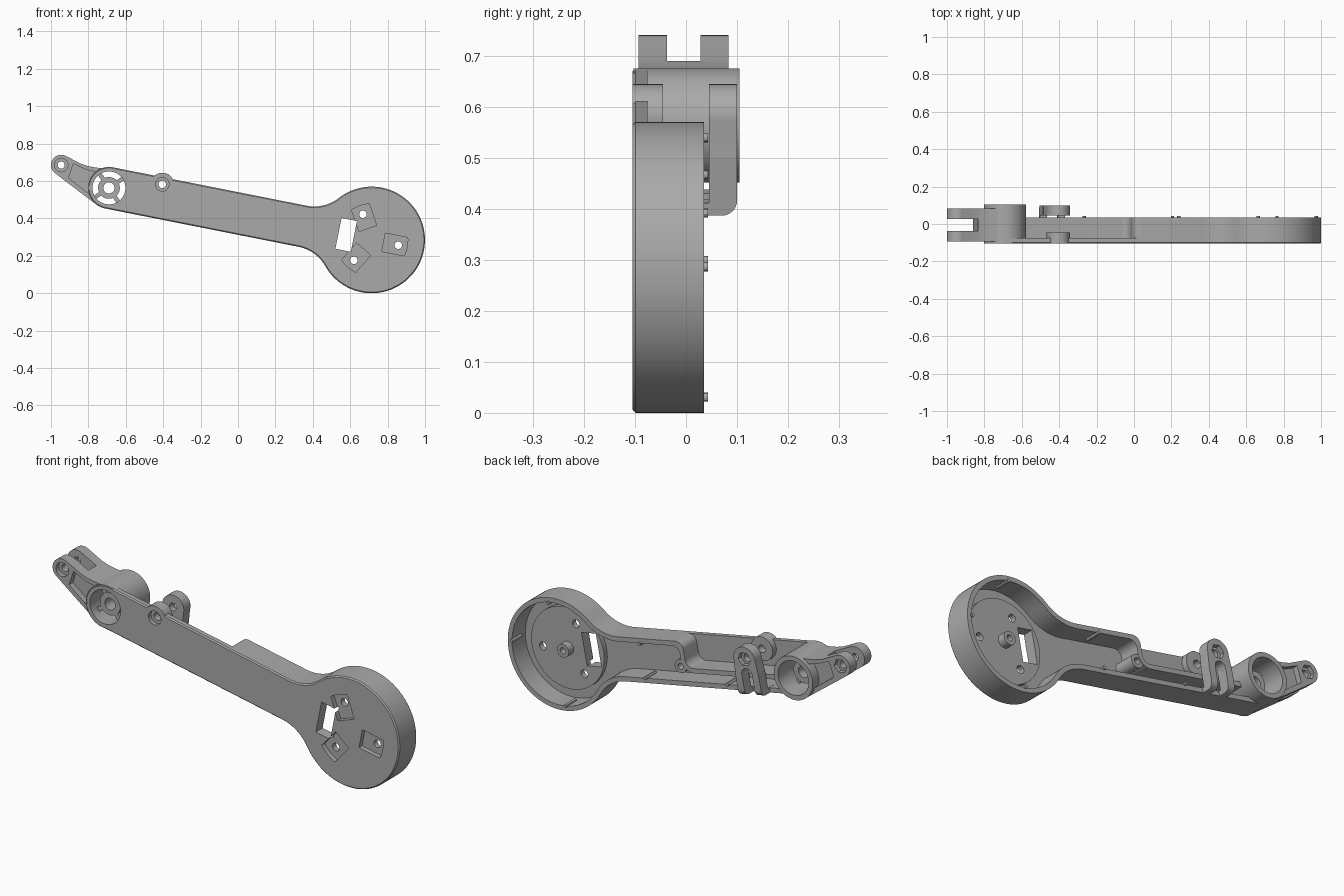
import bpy, bmesh, math
from math import cos, sin, radians, pi, sqrt, atan2, degrees
from mathutils import Vector

if "Cube" in bpy.data.objects:
    bpy.data.objects.remove(bpy.data.objects["Cube"])

grey = bpy.data.materials.new("plastic_grey")
grey.use_nodes = True
COLOUR = (0.4, 0.4, 0.4, 1)
grey.diffuse_color = COLOUR
grey.node_tree.nodes["Principled BSDF"].inputs["Base Color"].default_value = COLOUR

# Arm frame: u runs along the arm from the pivot, v is across it, y is depth
TILT = radians(-11.2)
FRONT, RIM, FLOOR, BACK = -0.105, 0.035, -0.075, 0.105
HALF, DISC_R, DISC_U, FILLET = 0.112, 0.285, 1.432, 0.21
LUG, PIN = (-0.274, 0.07), (0.276, 0.074)


def place(u, y, v):
    return Vector((-0.69 + cos(TILT) * u - sin(TILT) * v, y,
                   0.563 + sin(TILT) * u + cos(TILT) * v))


def arc(centre, r, a0, a1, n=16):
    steps = [radians(a0 + (a1 - a0) * i / n) for i in range(n + 1)]
    return [(centre[0] + r * cos(a), centre[1] + r * sin(a)) for a in steps]


def circle(centre, r, n=40, turn=0):
    return arc(centre, r, turn, turn + 360, n)[:-1]


def box(u0, u1, v0, v1):
    return [(u0, v0), (u1, v0), (u1, v1), (u0, v1)]


def rounded_turn(points, angle, centre=(0, 0)):
    c, s = cos(radians(angle)), sin(radians(angle))
    return [(centre[0] + c * a - s * b, centre[1] + s * a + c * b) for a, b in points]


def solid(name, loops):
    """Skin matching rings of 3D points and cap both ends."""
    bm = bmesh.new()
    rings = [[bm.verts.new(p) for p in loop] for loop in loops]
    n = len(rings[0])
    for a, b in zip(rings, rings[1:]):
        for i in range(n):
            j = (i + 1) % n
            bm.faces.new((a[i], a[j], b[j], b[i]))
    bm.faces.new(rings[0])
    bm.faces.new(rings[-1])
    bmesh.ops.recalc_face_normals(bm, faces=bm.faces)
    mesh = bpy.data.meshes.new(name)
    bm.to_mesh(mesh)
    bm.free()
    mesh.materials.append(grey)
    obj = bpy.data.objects.new(name, mesh)
    bpy.context.collection.objects.link(obj)
    return obj


def prism(name, points, y0, y1):
    return solid(name, [[place(u, y, v) for u, v in points] for y in (y0, y1)])


def combine(obj, tool, operation):
    mod = obj.modifiers.new("cut", "BOOLEAN")
    mod.operation, mod.solver, mod.object = operation, "EXACT", tool
    bpy.context.view_layer.update()
    graph = bpy.context.evaluated_depsgraph_get()
    mesh = bpy.data.meshes.new_from_object(obj.evaluated_get(graph))
    obj.modifiers.clear()
    obj.data = mesh
    bpy.data.objects.remove(tool)


def cut(obj, points, y0, y1):
    combine(obj, prism("cutter", points, y0, y1), "DIFFERENCE")


def add(obj, points, y0, y1):
    combine(obj, prism("addition", points, y0, y1), "UNION")


def outline(inset):
    """Pivot end, straight arm, flared fillets and round head."""
    half, r, f = HALF - inset, DISC_R - inset, FILLET + inset
    du = sqrt((r + f) ** 2 - (half + f) ** 2)
    fu, fv = DISC_U - du, half + f
    a = degrees(atan2(fv, -du))
    lower = arc((fu, -fv), f, 90, 180 - a, 12)
    head = arc((DISC_U, 0), r, -a, a, 72)
    upper = arc((fu, fv), f, a - 180, -90, 12)
    return arc((0, 0), half, 90, 270, 32) + lower + head[1:] + upper[1:]


def notch(e):
    """Relief along the upper edge, grown by the wall thickness e."""
    right, low = 0.68 + e, -0.02 - e
    crest = arc((0.72 + e, HALF - 0.04 - e), 0.04, 90, 180, 8)
    root = arc((0.64, 0.02), 0.04 + e, 0, -90, 8)
    return [(-0.1, 0.2), (0.72 + e, 0.2)] + crest + root + [(-0.1, low)]


# Hollow arm shell, its front edge slightly chamfered
shell = solid("arm_shell", [[place(u, y, v) for u, v in outline(i)]
                            for i, y in ((0.006, FRONT), (0, FRONT + 0.006), (0, RIM))])
cavity = prism("cavity", outline(0.024), FLOOR, 0.2)
cut(cavity, notch(0.024), -0.2, 0.3)
combine(shell, cavity, "DIFFERENCE")
cut(shell, notch(0), FLOOR, 0.2)

# Raised motor seat, centre post and wall boss
head = (DISC_U, 0)
add(shell, circle(head, 0.21, 64), -0.085, -0.05)
add(shell, circle(head, 0.034), -0.06, -0.01)
cut(shell, circle(head, 0.016, 24), -0.045, 0.1)
add(shell, circle((0.715, -0.015), 0.034), -0.085, RIM - 0.002)
cut(shell, circle((0.715, -0.015), 0.016, 24), -0.04, 0.1)

# Three screw pockets and the cable slot
for angle in (0, 120, 240):
    pocket = [(0.065, -0.05)] + arc((0, 0), 0.193, -15, 15, 8) + [(0.065, 0.05)]
    cut(shell, rounded_turn(pocket, angle, head), -0.2, -0.08)
    hole = rounded_turn(circle((0.145, 0), 0.02, 24), angle, head)
    cut(shell, hole, -0.2, 0)
slot = DISC_U - 0.139
cut(shell, box(slot - 0.042, slot + 0.042, -0.084, 0.084), -0.2, 0)

# Front eye beside the upper edge
add(shell, circle(PIN, 0.062), FRONT, -0.045)

# Clevis: two lugs joined by a web, with lightened outer faces
profile = arc(LUG, 0.055, 70, 240, 24) + [(-0.056, -0.097), (0, -0.1), (0, 0.1),
                                          (-0.09, 0.093), (-0.13, 0.0925), (-0.17, 0.097)]
clevis = prism("clevis", profile, -0.093, 0.083)
cut(clevis, box(-0.5, -0.165, -0.3, 0.3), -0.037, 0.028)
relief = [(-0.222, 0.01), (-0.09, -0.055), (-0.09, 0.07), (-0.14, 0.072), (-0.212, 0.09)]
cut(clevis, relief, -0.2, -0.062)
cut(clevis, relief, 0.055, 0.2)
cut(clevis, circle(LUG, 0.019, 24), -0.2, 0.2)
cut(clevis, circle(LUG, 0.036, 32), -0.2, -0.07)
cut(clevis, circle(LUG, 0.036, 6), 0.06, 0.2)

# Pivot barrel, bored through every part it crosses
barrel = prism("pivot_barrel", circle((0, 0), HALF, 64), FRONT + 0.002, BACK)
for part in (shell, clevis, barrel):
    cut(part, circle((0, 0), 0.088, 48), -0.2, 0.2)

# Spoked bearing hub inside the barrel
hub = prism("bearing_hub", circle((0, 0), 0.058, 48), -0.065, 0.02)
for angle in (45, 135, 225, 315):
    add(hub, rounded_turn(box(0.04, 0.092, -0.011, 0.011), angle), -0.06, 0.0)
cut(hub, circle((0, 0), 0.03, 32), -0.2, 0.2)

# Rear bracket: eye on two feet that curl under to the lower wall
pu, pv = PIN
bracket = prism("rear_bracket", arc(PIN, 0.062, -5, 185, 32)
                + [(pu - 0.068, -0.005), (pu + 0.068, -0.005)], 0.045, 0.1)
foot = [(0.0, -HALF)] + arc((0.07, -HALF + 0.03), 0.03, -90, 0, 8) + [
    (0.1, 0.002), (0.045, 0.002), (0.045, -0.087), (0.0, -0.087)]
for side in (-1, 1):
    ends = (pu + side * 0.03, pu + side * 0.068)
    leg = solid("foot", [[place(u, y, v) for y, v in foot] for u in ends])
    combine(bracket, leg, "UNION")
cut(bracket, circle((pu, -0.002), 0.03, 24), 0, 0.2)
cut(bracket, circle(PIN, 0.036, 6), 0.075, 0.2)
for part in (shell, bracket):
    cut(part, circle(PIN, 0.02, 24), -0.2, 0.2)
cut(shell, circle(PIN, 0.036, 32), -0.2, -0.085)

# Small alignment ribs on the inner walls
wall = DISC_R - 0.026
spots = [(DISC_U + wall * cos(a), wall * sin(a)) for a in (0.2, pi / 2, -pi / 2)]
spots += [(0.93, HALF - 0.026), (0.93, 0.026 - HALF), (0.45, 0.026 - HALF)]
ribs = [prism("alignment_rib", circle(p, 0.009, 12), -0.04, RIM + 0.008) for p in spots]

for obj in [shell, clevis, barrel, hub, bracket] + ribs:
    bpy.ops.object.select_all(action="DESELECT")
    obj.select_set(True)
    bpy.context.view_layer.objects.active = obj
    bpy.ops.object.shade_smooth_by_angle(angle=radians(30))
